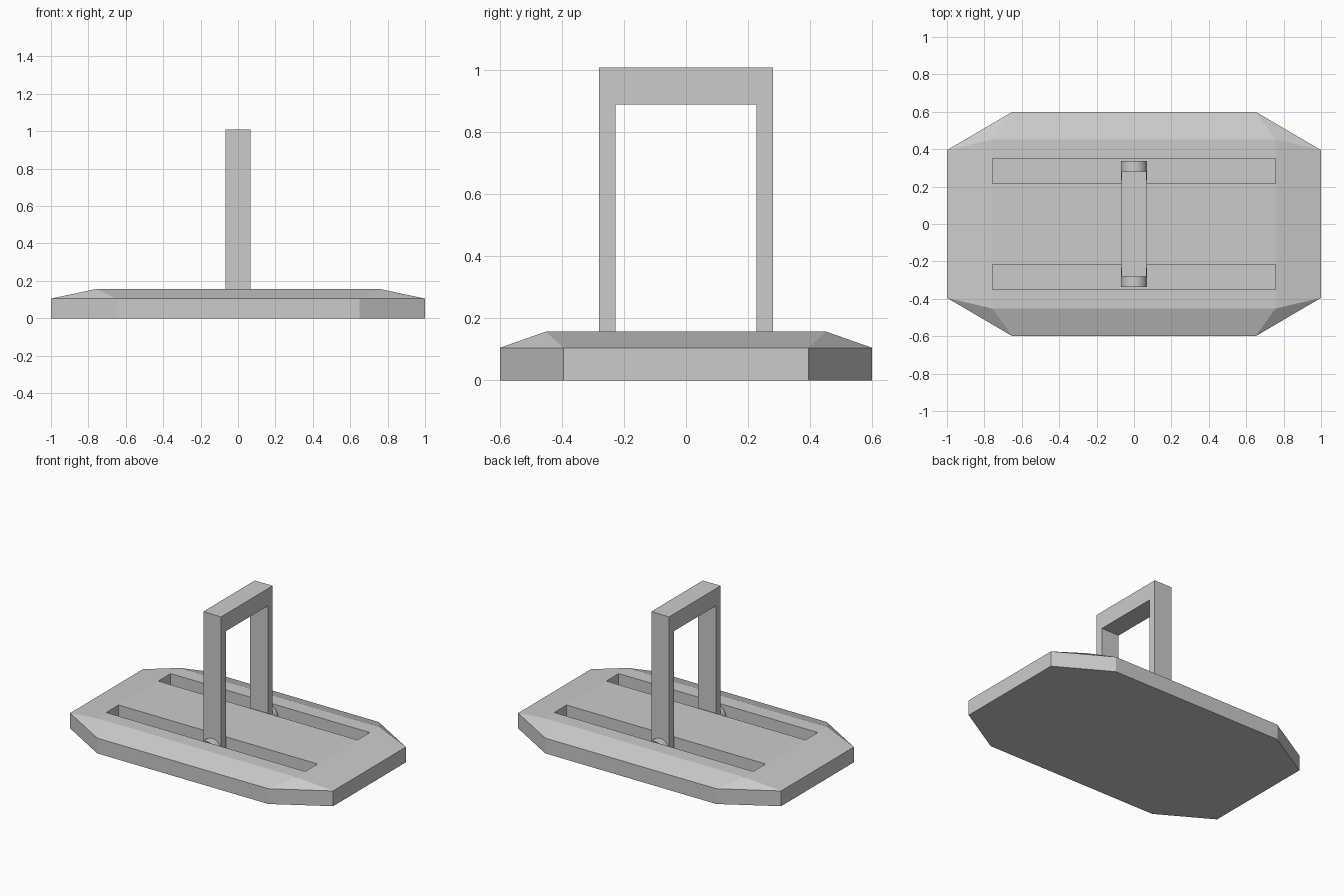
import bpy, bmesh
from math import pi, radians
from mathutils import Matrix

if "Cube" in bpy.data.objects:
    bpy.data.objects.remove(bpy.data.objects["Cube"])


def make_object(name, bm):
    bmesh.ops.recalc_face_normals(bm, faces=bm.faces)
    mesh = bpy.data.meshes.new(name)
    bm.to_mesh(mesh)
    bm.free()
    obj = bpy.data.objects.new(name, mesh)
    bpy.context.collection.objects.link(obj)
    return obj


def add_box(bm, size, center):
    m = Matrix.Translation(center) @ Matrix.Diagonal((*size, 1))
    bmesh.ops.create_cube(bm, size=1, matrix=m)


# Base plate: clipped-corner slab whose bevel rises to a rectangular top
bm = bmesh.new()
for sx in (-1, 1):
    for sy in (-1, 1):
        for z in (0, 0.105):
            bm.verts.new((sx * 1.0, sy * 0.395, z))
            bm.verts.new((sx * 0.65, sy * 0.6, z))
        bm.verts.new((sx * 0.757, sy * 0.452, 0.157))
bmesh.ops.convex_hull(bm, input=bm.verts)
bmesh.ops.dissolve_limit(bm, angle_limit=radians(0.5), verts=bm.verts, edges=bm.edges)
base = make_object("base_plate", bm)

# Two long slots cut into the top
bm = bmesh.new()
for sy in (-1, 1):
    add_box(bm, (1.514, 0.134, 0.3), (0, sy * 0.283, 0.165))
cutter = make_object("slot_cutter", bm)
cutter.hide_render = True
cutter.hide_set(True)
cut = base.modifiers.new("slots", 'BOOLEAN')
cut.operation = 'DIFFERENCE'
cut.solver = 'EXACT'
cut.object = cutter

# Upright handle: U-shaped profile in the YZ plane, extruded along x
W = 0.068
outline = [(-0.28, 0.085), (-0.28, 1.008), (0.28, 1.008), (0.28, 0.085),
           (0.228, 0.085), (0.228, 0.89), (-0.228, 0.89), (-0.228, 0.085)]
bm = bmesh.new()
face = bm.faces.new([bm.verts.new((-W, y, z)) for y, z in outline])
ext = bmesh.ops.extrude_face_region(bm, geom=[face])
bmesh.ops.translate(bm, vec=(2 * W, 0, 0),
                    verts=[g for g in ext["geom"] if isinstance(g, bmesh.types.BMVert)])
make_object("handle", bm)

# Round pivots at the feet of the handle, sitting in the slots
for side, sy in (("front", -1), ("back", 1)):
    bm = bmesh.new()
    m = Matrix.Translation((0, sy * 0.284, 0.085)) @ Matrix.Rotation(pi / 2, 4, 'X')
    bmesh.ops.create_cone(bm, cap_ends=True, segments=32, radius1=0.07, radius2=0.07,
                          depth=0.104, matrix=m)
    pivot = make_object(side + "_pivot", bm)
    bpy.ops.object.select_all(action='DESELECT')
    pivot.select_set(True)
    bpy.context.view_layer.objects.active = pivot
    bpy.ops.object.shade_smooth_by_angle(angle=radians(30))
